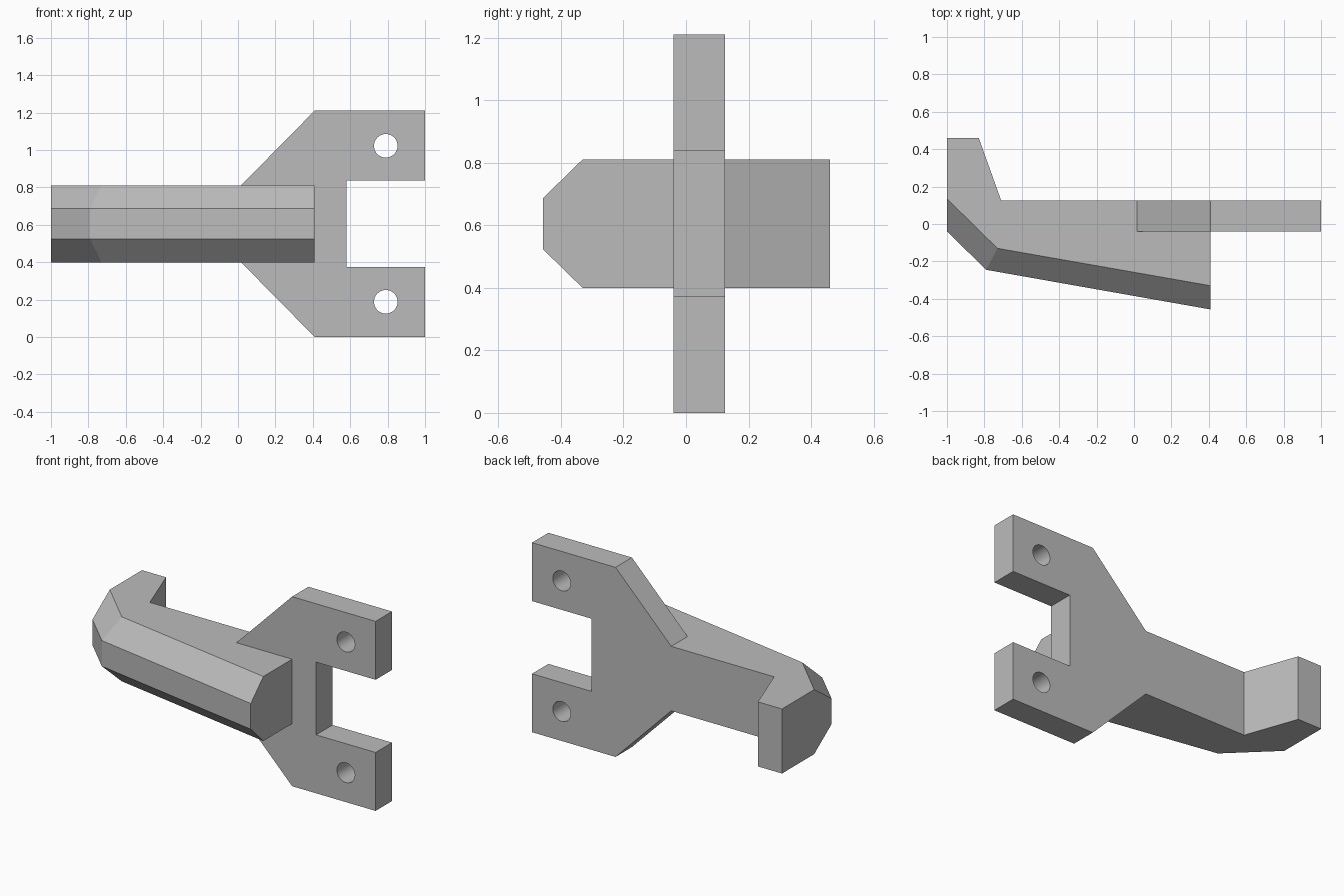
import bpy, bmesh
from mathutils import Vector

cube = bpy.data.objects.get("Cube")
if cube:
    bpy.data.objects.remove(cube, do_unlink=True)

grey = bpy.data.materials.new("plain_grey")
grey.use_nodes = True
colour = (0.5, 0.5, 0.5, 1)
grey.diffuse_color = colour
grey.node_tree.nodes["Principled BSDF"].inputs["Base Color"].default_value = colour


def loft(name, rings):
    """Closed solid through matching rings of points."""
    bm = bmesh.new()
    loops = [[bm.verts.new(p) for p in ring] for ring in rings]
    n = len(loops[0])
    for a, b in zip(loops, loops[1:]):
        for i in range(n):
            j = (i + 1) % n
            bm.faces.new((a[i], a[j], b[j], b[i]))
    bm.faces.new(loops[0])
    bm.faces.new(loops[-1])
    bmesh.ops.recalc_face_normals(bm, faces=bm.faces)
    # Merge the coplanar strips of the straight sides
    bmesh.ops.dissolve_limit(bm, angle_limit=0.01, verts=bm.verts, edges=bm.edges)
    mesh = bpy.data.meshes.new(name)
    bm.to_mesh(mesh)
    bm.free()
    mesh.materials.append(grey)
    obj = bpy.data.objects.new(name, mesh)
    bpy.context.collection.objects.link(obj)
    return obj


def combine(target, tool, operation):
    """Apply a boolean and discard the tool object."""
    mod = target.modifiers.new(operation.lower(), "BOOLEAN")
    mod.operation, mod.object, mod.solver = operation, tool, "EXACT"
    bpy.context.view_layer.objects.active = target
    bpy.ops.object.modifier_apply(modifier=mod.name)
    bpy.data.objects.remove(tool, do_unlink=True)


MID = 0.605      # height of the mirror plane
BACK = 0.125     # rear face of plate and arm

# Handle arm: plan outline, with the front edge drawn back at top and bottom
rear = [(0.41, BACK), (-0.71, BACK), (-0.83, 0.46), (-1, 0.46)]
full = rear + [(-1, -0.04), (-0.79, -0.245), (0.41, -0.457)]
inset = rear + [(-1, 0.135), (-0.73, -0.13), (0.41, -0.33)]
layers = [(inset, -0.206), (full, -0.082), (full, 0.082), (inset, 0.206)]
handle = loft("bracket_handle", [[(x, y, MID + h) for x, y in outline]
                                 for outline, h in layers])

# Forked plate: upper half of the profile mirrored about the middle
half = [(-0.08, 0.108), (0.41, 0.605), (1, 0.605), (1, 0.232), (0.58, 0.232)]
profile = half + [(x, -h) for x, h in reversed(half)]
plate = loft("forked_plate", [[(x, y, MID + h) for x, h in profile]
                              for y in (-0.04, BACK)])
combine(handle, plate, "UNION")

# Bolt holes through both prongs
for side in (-1, 1):
    bpy.ops.mesh.primitive_cylinder_add(
        vertices=48, radius=0.063, depth=0.6,
        location=(0.79, 0.04, MID + side * 0.417), rotation=(1.5708, 0, 0))
    cutter = bpy.context.object
    cutter.hide_render = True
    cutter.data.materials.append(grey)
    combine(handle, cutter, "DIFFERENCE")

# Smooth hole walls, crisp edges elsewhere
bpy.ops.object.select_all(action="DESELECT")
handle.select_set(True)
bpy.context.view_layer.objects.active = handle
bpy.ops.object.shade_smooth_by_angle(angle=0.35)
